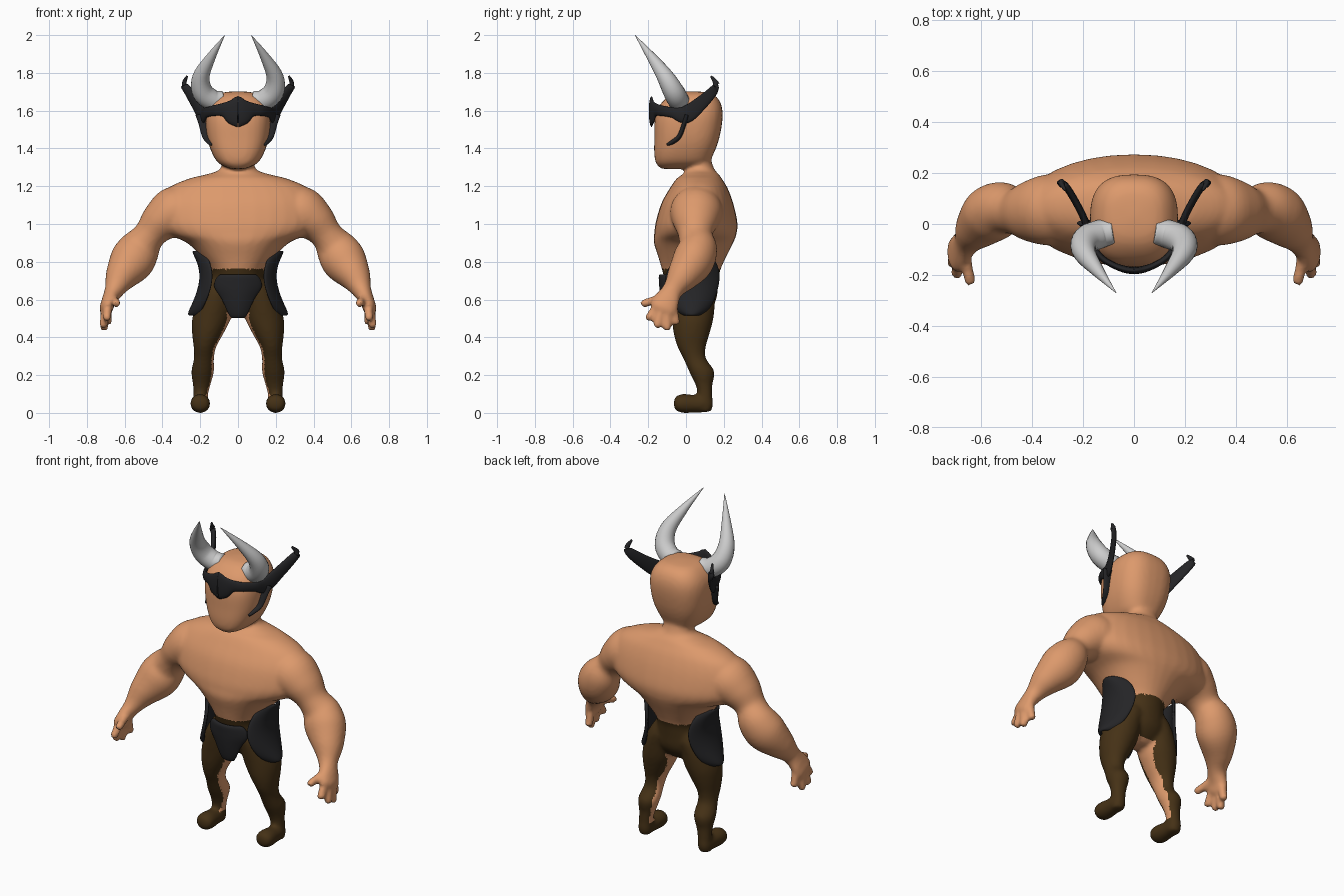
import bpy, bmesh, math
from mathutils import Vector

X, Y, Z = Vector((1, 0, 0)), Vector((0, 1, 0)), Vector((0, 0, 1))


def material(name, rgb):
    m = bpy.data.materials.new(name)
    m.diffuse_color = (*rgb, 1)
    return m


skin = material("skin", (0.72, 0.32, 0.15))
cloth = material("cloth", (0.060, 0.031, 0.008))
dark = material("dark_metal", (0.018, 0.018, 0.020))


def resample(pts, steps):
    """Catmull-Rom through tuples of any length."""
    p = [pts[0]] + list(pts) + [pts[-1]]
    out = []
    for i in range(1, len(p) - 2):
        for k in range(steps):
            t = k / steps
            out.append([0.5 * (2 * b + (c - a) * t + (2 * a - 5 * b + 4 * c - d) * t * t
                               + (3 * b - a - 3 * c + d) * t ** 3)
                        for a, b, c, d in zip(*p[i - 1:i + 3])])
    return out + [list(pts[-1])]


def loft(bm, pts, up=None, n=32, power=2.0, steps=5):
    """Rings (x, y, z, a, b): horizontal if up is None, else square to the path."""
    path = resample(pts, steps)
    rings = []
    for i, (x, y, z, a, b) in enumerate(path):
        u, v = X, Y
        if up is not None:
            t = (Vector(path[min(i + 1, len(path) - 1)][:3]) - Vector(path[max(i - 1, 0)][:3])).normalized()
            u = up.cross(t).normalized()
            v = t.cross(u)
        ring = []
        for k in range(n):
            c, s = math.cos(2 * math.pi * k / n), math.sin(2 * math.pi * k / n)
            c = math.copysign(abs(c) ** (2 / power), c)
            s = math.copysign(abs(s) ** (2 / power), s)
            ring.append(bm.verts.new(Vector((x, y, z)) + u * c * max(a, 0.001) + v * s * max(b, 0.001)))
        rings.append(ring)
    for r, q in zip(rings, rings[1:]):
        for k in range(n):
            bm.faces.new((r[k], r[(k + 1) % n], q[(k + 1) % n], q[k]))
    bm.faces.new(rings[0][::-1])
    bm.faces.new(rings[-1])


def stack(bm, rows, power):
    """Centred loft from rows (z, half width, front y, back y)."""
    loft(bm, [(0, (f + b) / 2, z, w, (b - f) / 2) for z, w, f, b in rows], power=power)


def finish(bm, name, mat=None, mirror=True, merge=False):
    bmesh.ops.recalc_face_normals(bm, faces=bm.faces)
    me = bpy.data.meshes.new(name)
    bm.to_mesh(me)
    bm.free()
    ob = bpy.data.objects.new(name, me)
    bpy.context.collection.objects.link(ob)
    me.polygons.foreach_set("use_smooth", [True] * len(me.polygons))
    if mat:
        me.materials.append(mat)
    if mirror:
        ob.modifiers.new("mirror", 'MIRROR').use_mirror_merge = merge
    return ob


def plate(name, rows, thick, merge=False):
    """Bent sheet from rows of points, thickened and smoothed."""
    bm = bmesh.new()
    vs = [[bm.verts.new(p) for p in r] for r in rows]
    for r, q in zip(vs, vs[1:]):
        for i in range(len(r) - 1):
            bm.faces.new((r[i], r[i + 1], q[i + 1], q[i]))
    ob = finish(bm, name, dark, True, merge)
    s = ob.modifiers.new("thickness", 'SOLIDIFY')
    s.thickness, s.offset = thick, 0
    ob.modifiers.new("smooth", 'SUBSURF').levels = 2
    ob.modifiers["smooth"].render_levels = 2


# Torso and head
bm = bmesh.new()
stack(bm, [(1.35, .09, 0, .13), (1.29, .095, 0, .15), (1.262, .17, -.02, .175), (1.24, .26, -.05, .19),
           (1.19, .37, -.085, .22), (1.11, .425, -.13, .25), (1.01, .43, -.16, .272), (.95, .38, -.168, .268),
           (.90, .27, -.17, .25), (.82, .19, -.145, .21), (.75, .14, -.125, .18), (.68, .145, -.105, .17),
           (.60, .15, -.09, .16), (.54, .11, -.05, .12), (.51, .05, 0, .08)], 2.1)
stack(bm, [(1.292, .04, -.13, -.01), (1.32, .10, -.158, .11), (1.37, .135, -.168, .145), (1.45, .162, -.168, .175),
           (1.55, .173, -.166, .193), (1.62, .163, -.145, .19), (1.67, .13, -.10, .165), (1.695, .085, -.05, .12),
           (1.703, .01, .02, .04)], 2.7)

# Arm and hand
loft(bm, [(.24, .06, 1.06, .12, .12), (.33, .055, 1.06, .14, .14), (.41, .05, 1.01, .11, .12),
          (.47, .05, .94, .085, .09), (.52, .06, .87, .11, .105), (.565, .035, .80, .118, .11),
          (.62, -.02, .72, .085, .085), (.655, -.07, .65, .052, .055), (.685, -.105, .59, .038, .07),
          (.70, -.125, .545, .034, .07), (.705, -.135, .525, .01, .03)], Y)
for root, tip in [((.665, -.12, .61), (.64, -.238, .575)), ((.69, -.15, .57), (.695, -.205, .49)),
                  ((.70, -.13, .55), (.715, -.155, .45)), ((.70, -.10, .55), (.71, -.10, .435)),
                  ((.69, -.07, .56), (.69, -.05, .465))]:
    a, b = Vector(root), Vector(tip)
    loft(bm, [(*a.lerp(b, f), r, r) for f, r in ((0, .025), (.5, .023), (.88, .022), (1, .013))], X, 16, steps=3)

# Leg and foot
loft(bm, [(.08, .04, .72, .06, .09), (.09, .035, .66, .095, .12), (.115, .035, .60, .10, .12),
          (.14, .035, .50, .102, .11), (.16, .03, .42, .083, .095), (.175, .03, .35, .06, .075),
          (.18, .045, .29, .053, .06), (.187, .083, .22, .06, .067), (.192, .095, .15, .047, .045),
          (.197, .10, .10, .04, .04), (.20, .10, .03, .04, .04), (.20, .10, .006, .03, .03)])
loft(bm, [(.20, .142, .05, .02, .025), (.20, .11, .05, .04, .046), (.20, .05, .048, .046, .047),
          (.20, -.015, .05, .053, .05), (.20, -.05, .05, .045, .04), (.20, -.064, .05, .02, .02)], Z)

# Fuse the body, then colour trousers by position
body = finish(bm, "body", skin)
r = body.modifiers.new("fuse", 'REMESH')
r.mode, r.voxel_size, r.use_smooth_shade = 'VOXEL', 0.011, True
s = body.modifiers.new("soften", 'SMOOTH')
s.factor, s.iterations = 0.5, 6
fused = bpy.data.meshes.new_from_object(body.evaluated_get(bpy.context.evaluated_depsgraph_get()))
body.modifiers.clear()
body.data = fused
fused.materials.clear()
fused.materials.append(skin)
fused.materials.append(cloth)
for f in fused.polygons:
    c, nrm = f.center, f.normal
    inner = .08 < c.z < .53 and (nrm.x * math.copysign(1, c.x) < -.8 or (abs(c.x) < .06 and nrm.z < -.3))
    f.material_index = int(c.z < .76 and abs(c.x) < .32 and not inner)
    f.use_smooth = True

# Horns
bm = bmesh.new()
loft(bm, [(.08, -.03, 1.655, .05, .05), (.135, -.04, 1.655, .056, .056), (.188, -.065, 1.70, .056, .056),
          (.195, -.11, 1.78, .045, .045), (.145, -.18, 1.88, .026, .026), (.07, -.27, 2.0, .001, .001)], Y, 20)
finish(bm, "horns")

# Headband with swept wings and cheek guards
bm = bmesh.new()
loft(bm, [(0, -.183, 1.595, .014, .082), (.035, -.178, 1.597, .014, .068), (.08, -.162, 1.605, .012, .036),
          (.13, -.13, 1.60, .012, .028), (.168, -.07, 1.59, .012, .028), (.187, 0, 1.58, .014, .046),
          (.225, .08, 1.64, .014, .038), (.265, .145, 1.705, .014, .028), (.285, .16, 1.74, .012, .018),
          (.27, .133, 1.782, .005, .006)], Z, 16)
loft(bm, [(.185, .005, 1.58, .012, .04), (.178, -.01, 1.53, .012, .03), (.165, -.035, 1.465, .012, .025),
          (.15, -.07, 1.435, .012, .018), (.142, -.10, 1.42, .006, .008)], X, 16)
finish(bm, "headband", dark)

# Hip guards
rows = [(.86, .24, -.02, .10), (.81, .21, -.07, .16), (.73, .19, -.115, .185), (.65, .205, -.115, .17),
        (.58, .232, -.085, .145), (.535, .255, -.045, .11), (.515, .258, -.01, .07)]
plate("hip_guards", [[(x - .06 * abs(2 * i / 6 - 1) ** 2.5, f + (b - f) * i / 6, z) for i in range(7)]
                     for z, x, f, b in rows], .02)

# Front belt plate
rows = [(.735, .10, -.135), (.70, .125, -.132), (.66, .13, -.13), (.62, .09, -.125), (.56, .065, -.115), (.50, .035, -.10)]
plate("belt_plate", [[(w * i / 4, y + .045 * (i / 4) ** 2 * w / .11, z) for i in range(5)] for z, w, y in rows], .025, True)
